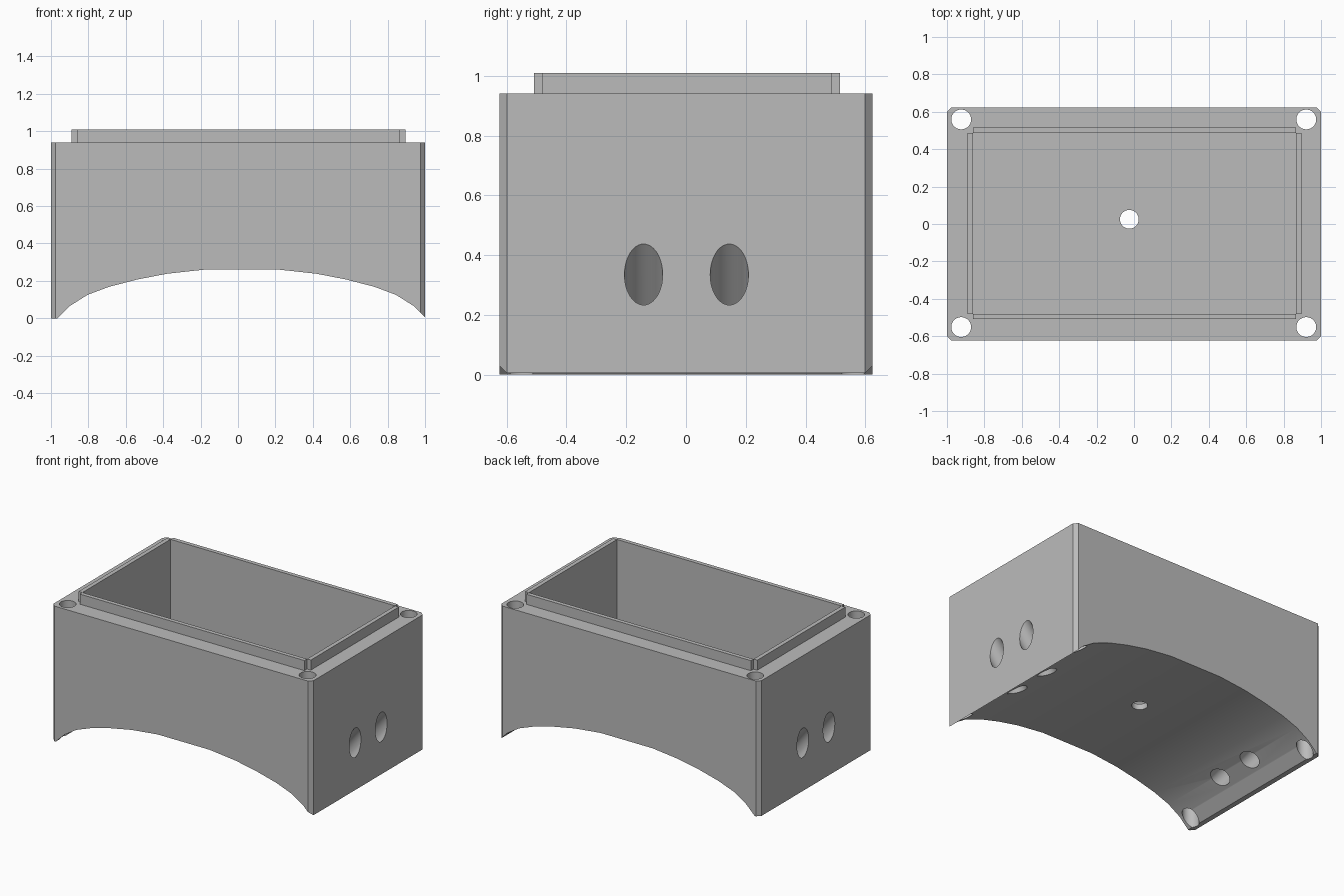
import bpy, bmesh, math
from mathutils import Vector

cube = bpy.data.objects.get("Cube")
if cube:
    bpy.data.objects.remove(cube, do_unlink=True)

grey = bpy.data.materials.new("plain grey")
grey.use_nodes = True
COLOUR = (0.5, 0.5, 0.5, 1)
grey.diffuse_color = COLOUR
grey.node_tree.nodes["Principled BSDF"].inputs["Base Color"].default_value = COLOUR


def prism(name, points, sweep):
    """Extrude a closed outline along a vector."""
    bm = bmesh.new()
    face = bm.faces.new([bm.verts.new(p) for p in points])
    top = bmesh.ops.extrude_face_region(bm, geom=[face])
    moved = [v for v in top["geom"] if isinstance(v, bmesh.types.BMVert)]
    bmesh.ops.translate(bm, verts=moved, vec=sweep)
    bmesh.ops.recalc_face_normals(bm, faces=bm.faces)
    mesh = bpy.data.meshes.new(name)
    bm.to_mesh(mesh)
    bm.free()
    mesh.materials.append(grey)
    obj = bpy.data.objects.new(name, mesh)
    bpy.context.collection.objects.link(obj)
    return obj


def block(name, x0, x1, y0, y1, z0, z1):
    outline = [(x0, y0, z0), (x1, y0, z0), (x1, y1, z0), (x0, y1, z0)]
    return prism(name, outline, (0, 0, z1 - z0))


def rod(name, start, end, radius, sides=48):
    """Round bar from one point to another."""
    start, axis = Vector(start), Vector(end) - Vector(start)
    turn = axis.to_track_quat("Z", "Y")
    ring = [start + turn @ Vector((radius * math.cos(a), radius * math.sin(a), 0))
            for a in (2 * math.pi * i / sides for i in range(sides))]
    return prism(name, ring, axis)


def cut(target, cutter):
    mod = target.modifiers.new("cut", "BOOLEAN")
    mod.operation, mod.solver, mod.object = "DIFFERENCE", "EXACT", cutter
    bpy.context.view_layer.objects.active = target
    bpy.ops.object.modifier_apply(modifier=mod.name)
    bpy.data.objects.remove(cutter, do_unlink=True)


# Main box with chamfered upright corners
W, D, C, RIM, TOP = 1.0, 0.624, 0.025, 0.94, 1.01
corner = [(W, D - C), (W - C, D)]
outline = (corner + [(-x, y) for x, y in reversed(corner)]
           + [(-x, -y) for x, y in corner] + [(x, -y) for x, y in reversed(corner)])
body = prism("box_body", [(x, y, 0) for x, y in outline], (0, 0, RIM))

# Arched saddle underneath
half = [(0.2, 0.26), (0.4, 0.238), (0.56, 0.207), (0.71, 0.168),
        (0.825, 0.125), (0.917, 0.067), (0.985, 0), (0.99, -0.05)]
arch = half + [(-x, z) for x, z in reversed(half)]
cut(body, prism("arch_cutter", [(x + 0.02, -1, z) for x, z in arch], (0, 2, 0)))

# Open cavity
X0, X1, Y0, Y1, FLOOR = -0.86, 0.867, -0.48, 0.487, 0.3
cut(body, block("cavity_cutter", X0, X1, Y0, Y1, FLOOR, 1.2))

# Screw holes in the corners and a wire hole in the floor
for x in (-0.924, 0.921):
    for y in (-0.551, 0.559):
        cut(body, rod("screw_cutter", (x, y, -0.1), (x, y, 1.2), 0.053))
cut(body, rod("wire_cutter", (-0.025, 0.025, 0.1), (-0.025, 0.025, 0.5), 0.05))

# Slanted strap holes from each side wall down into the arch
for side in (-1, 1):
    for y in (-0.142, 0.145):
        mid = Vector((side, y, 0.335))
        slope = Vector((side * 0.165, 0, 0.205))
        cut(body, rod("strap_cutter", mid - slope * 1.7, mid + slope, 0.064))

# Thin raised lip around the opening, notched at the corners
T = 0.029
lips = [block("lip_left", X1, X1 + T, Y0, Y1, RIM, TOP),
        block("lip_right", X0 - T, X0, Y0, Y1, RIM, TOP),
        block("lip_front", X0, X1, Y0 - T, Y0, RIM, TOP),
        block("lip_back", X0, X1, Y1, Y1 + T, RIM, TOP)]

bpy.ops.object.select_all(action="DESELECT")
body.select_set(True)
bpy.context.view_layer.objects.active = body
bpy.ops.object.shade_smooth_by_angle(angle=math.radians(30))
